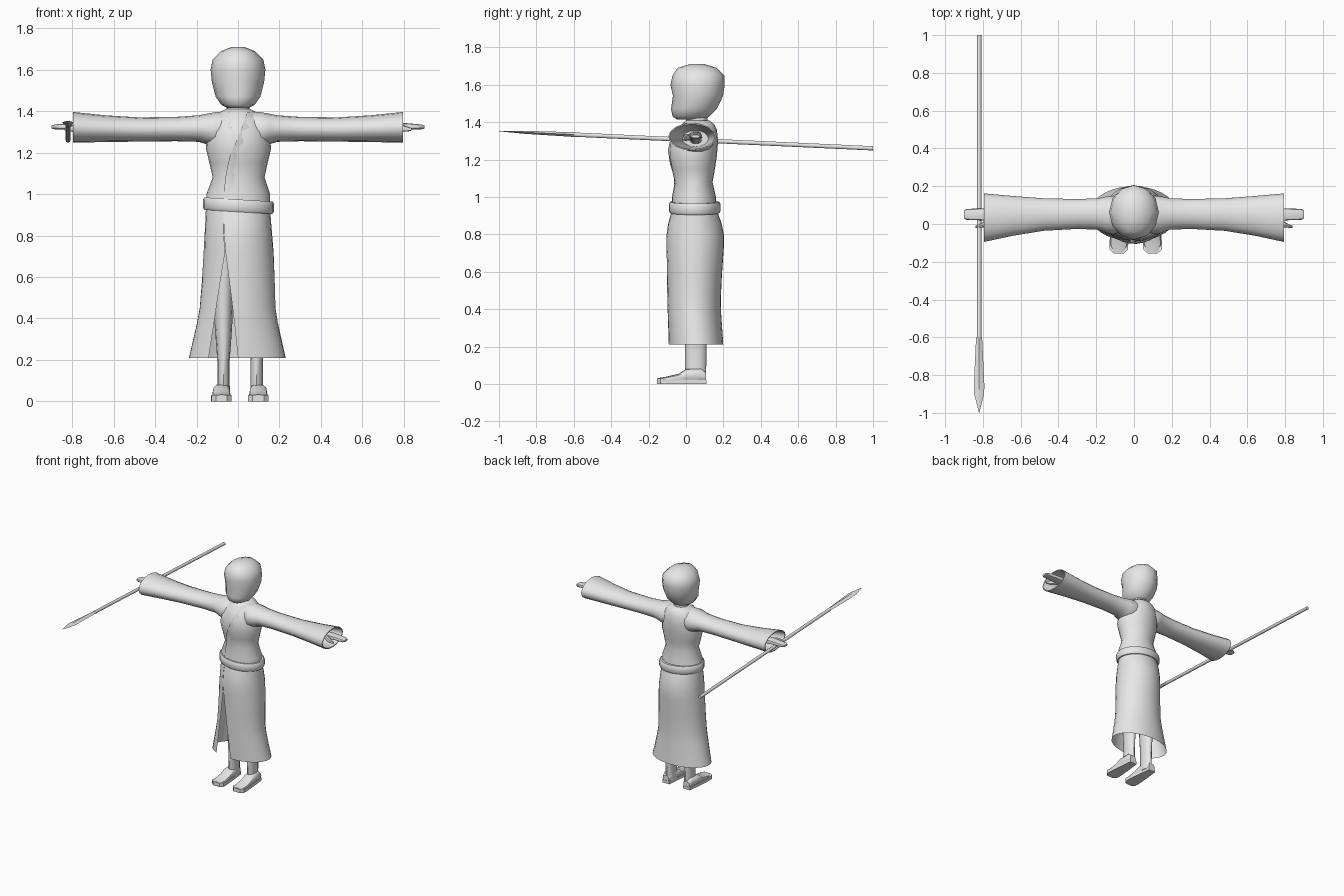
import bpy, math
from mathutils import Vector

grey = bpy.data.materials.new("plain grey")
grey.diffuse_color = (0.8, 0.8, 0.8, 1)


def loft(name, rings, closed=True, caps=(True, True), angle=40):
    """Skin a list of equal-length point rings."""
    n = len(rings[0])
    verts = [p for r in rings for p in r]
    faces = []
    for i in range(len(rings) - 1):
        for j in range(n if closed else n - 1):
            k = (j + 1) % n
            faces.append((i * n + j, i * n + k, (i + 1) * n + k, (i + 1) * n + j))
    if caps[0]:
        faces.append(tuple(reversed(range(n))))
    if caps[1]:
        faces.append(tuple(range((len(rings) - 1) * n, len(rings) * n)))
    me = bpy.data.meshes.new(name)
    me.from_pydata(verts, [], faces)
    me.update()
    ob = bpy.data.objects.new(name, me)
    bpy.context.collection.objects.link(ob)
    me.materials.append(grey)
    bpy.ops.object.select_all(action='DESELECT')
    ob.select_set(True)
    bpy.context.view_layer.objects.active = ob
    bpy.ops.object.mode_set(mode='EDIT')
    bpy.ops.mesh.select_all(action='SELECT')
    bpy.ops.mesh.normals_make_consistent(inside=False)
    bpy.ops.object.mode_set(mode='OBJECT')
    bpy.ops.object.shade_smooth_by_angle(angle=math.radians(angle))
    return ob


def ring(axis, at, u0, u1, v0, v1, n=16, p=1.0, turn=0.0):
    """Rounded ring inside a box; u, v are the two axes other than the given one."""
    pts = []
    for i in range(n):
        a = 2 * math.pi * i / n + turn
        c, s = math.cos(a), math.sin(a)
        u = (u0 + u1) / 2 + (u1 - u0) / 2 * math.copysign(abs(c) ** p, c)
        v = (v0 + v1) / 2 + (v1 - v0) / 2 * math.copysign(abs(s) ** p, s)
        pts.append({'x': (at, u, v), 'y': (u, at, v), 'z': (u, v, at)}[axis])
    return pts


def stack(axis, rows, **kw):
    return [ring(axis, *r, **kw) for r in rows]


# Head and neck
loft("head", stack('z', [
    (1.415, -.05, .05, -.05, .10), (1.43, -.08, .08, -.072, .125),
    (1.47, -.108, .108, -.08, .165), (1.54, -.126, .126, -.07, .198),
    (1.60, -.132, .132, -.083, .207), (1.65, -.122, .122, -.072, .205),
    (1.69, -.08, .08, -.045, .165), (1.71, -.03, .03, .02, .10)], n=12), angle=50)
loft("neck", stack('z', [(1.34, -.065, .065, -.01, .13), (1.40, -.056, .056, 0, .115),
                         (1.46, -.056, .056, 0, .115)], n=12))

# Robe upper body
TORSO = [(.92, -.155, .155, -.075, .165), (1.0, -.152, .155, -.075, .16),
         (1.08, -.122, .128, -.06, .142), (1.15, -.138, .143, -.076, .155),
         (1.22, -.155, .16, -.09, .165), (1.30, -.15, .15, -.085, .172),
         (1.36, -.125, .125, -.05, .165), (1.39, -.095, .095, -.02, .15),
         (1.41, -.06, .06, 0, .125)]
loft("robe_top", stack('z', TORSO, n=24), angle=60)


def chest_y(x, z):
    """Front surface of the upper body."""
    for a, b in zip(TORSO, TORSO[1:]):
        if z <= b[0]:
            t = (z - a[0]) / (b[0] - a[0])
            _, x0, x1, y0, y1 = [p + (q - p) * t for p, q in zip(a, b)]
            k = min(1, abs(2 * x - x0 - x1) / (x1 - x0))
            return (y0 + y1) / 2 - (y1 - y0) / 2 * math.sqrt(1 - k * k)


# Overlapping front lapels, raised at the seam and fading into the robe
def lapel(name, seam, width, lift):
    rows = []
    for x, z in seam:
        rows.append([(x + width * t, chest_y(x + width * t, z) - lift * (1 - t) + .003 * t, z)
                     for t in (0, .25, .5, .75, 1)])
    loft(name, rows, closed=False, caps=(False, False))


lapel("lapel_over", [(-.07, .95), (-.066, 1.03), (-.058, 1.10), (-.04, 1.18),
                     (-.01, 1.25), (.018, 1.32), (.04, 1.38), (.045, 1.395)], .045, .009)
lapel("lapel_under", [(-.012, 1.25), (-.03, 1.32), (-.043, 1.38), (-.046, 1.395)], -.03, .007)

# Skirt with a slit that opens towards the hem
rings = []
for z, x0, x1, y0, y1, s0, s1 in [
        (.93, -.155, .155, -.075, .165, -.071, -.069), (.86, -.158, .16, -.095, .19, -.071, -.069),
        (.79, -.162, .166, -.105, .204, -.068, -.066), (.72, -.166, .172, -.105, .202, -.062, -.06),
        (.58, -.174, .178, -.102, .192, -.085, -.042), (.45, -.185, .181, -.10, .186, -.105, -.026),
        (.38, -.198, .192, -.098, .188, -.115, -.018), (.21, -.237, .23, -.092, .2, -.142, 0)]:
    cx, rx, cy, ry = (x0 + x1) / 2, (x1 - x0) / 2, (y0 + y1) / 2, (y1 - y0) / 2
    a = -math.acos((s1 - cx) / rx)
    b = 2 * math.pi - math.acos((s0 - cx) / rx)
    rings.append([(cx + rx * math.cos(a + (b - a) * i / 28),
                   cy + ry * math.sin(a + (b - a) * i / 28), z) for i in range(29)])
loft("skirt", rings, closed=False, caps=(False, False))

# Tilted belt
belt = [ring('z', z, -.16 - d, .165 + d, -.083 - d, .176 + d, n=24)
        for z, d in ((.914, -.02), (.914, .002), (.925, .009), (.963, .009), (.974, .002), (.974, -.02))]
loft("belt", [[(x, y, z - x * .06) for x, y, z in r] for r in belt], angle=50)

for side, m in (("left", -1), ("right", 1)):
    # Flared sleeve, folded back inside at the cuff
    loft(side + "_sleeve", stack('x', [
        (m * x, *r) for x, *r in [
            (.05, -.03, .14, 1.23, 1.40), (.11, -.055, .15, 1.225, 1.395), (.15, -.045, .145, 1.24, 1.388),
            (.19, -.03, .136, 1.252, 1.38), (.30, -.026, .132, 1.255, 1.372),
            (.48, -.036, .136, 1.253, 1.37), (.64, -.062, .148, 1.251, 1.38),
            (.795, -.095, .162, 1.248, 1.396), (.795, -.088, .155, 1.255, 1.389),
            (.64, -.05, .138, 1.262, 1.37), (.48, -.02, .12, 1.268, 1.356)]], n=16), angle=60)
    # Hand with forearm, and thumb
    loft(side + "_hand", stack('x', [(m * x, *r) for x, *r in [
        (.47, .02, .085, 1.285, 1.35), (.70, .025, .075, 1.30, 1.345), (.76, .015, .085, 1.308, 1.345),
        (.82, .02, .082, 1.312, 1.342), (.885, .022, .08, 1.312, 1.336),
        (.90, .03, .072, 1.316, 1.331)]], n=10, p=.6))
    loft(side + "_thumb", stack('x', [(m * x, *r) for x, *r in [
        (.73, .015, .05, 1.305, 1.34), (.79, -.018, .015, 1.30, 1.335),
        (.82, -.02, -.002, 1.302, 1.325), (.838, -.02, -.008, 1.306, 1.318)]], n=8))
    # Leg: top is wider and hidden under the skirt
    o = -.07 if m < 0 else .09
    loft(side + "_leg", stack('z', [
        (.02, o - .032, o + .032, 0, .108), (.08, o - .03, o + .03, -.005, .108),
        (.20, o - .03, o + .03, -.005, .11), (.36, o - .042, o + .042, -.01, .118),
        (.50, o - .045, o + .045, -.015, .11), (.80, o - .065, o + .065, -.03, .13)], n=12), angle=50)
    # Foot and sole
    f = -.08 if m < 0 else .098
    loft(side + "_foot", stack('y', [
        (.108, f - .025, f + .028, .01, .06), (.08, f - .036, f + .036, .01, .085),
        (.0, f - .042, f + .042, .01, .08), (-.04, f - .044, f + .044, .01, .055),
        (-.11, f - .046, f + .046, .01, .038), (-.15, f - .03, f + .03, .012, .032)], n=12, p=.7))
    loft(side + "_sole", stack('y', [
        (.11, f - .03, f + .03, 0, .022), (.0, f - .042, f + .042, 0, .024),
        (-.10, f - .05, f + .05, 0, .026), (-.135, f - .049, f + .049, 0, .03),
        (-.155, f - .027, f + .027, 0, .03)], n=4, p=.01, turn=math.pi / 4))


# Spear held across the left hand
def spear_z(y):
    return 1.352 - (y + 1) * .046


X = -.82
loft("spear_shaft", [ring('y', y, X - .012, X + .012, spear_z(y) - .012, spear_z(y) + .012, n=10)
                     for y in (-.61, 0, 1)])
loft("spear_blade", [ring('y', y, X - w, X + w, spear_z(y) - t, spear_z(y) + t, n=4)
                     for y, w, t in ((-.60, .015, .013), (-.62, .017, .012), (-.86, .028, .008),
                                     (-.90, .026, .006), (-1, .001, .001))], angle=20)
